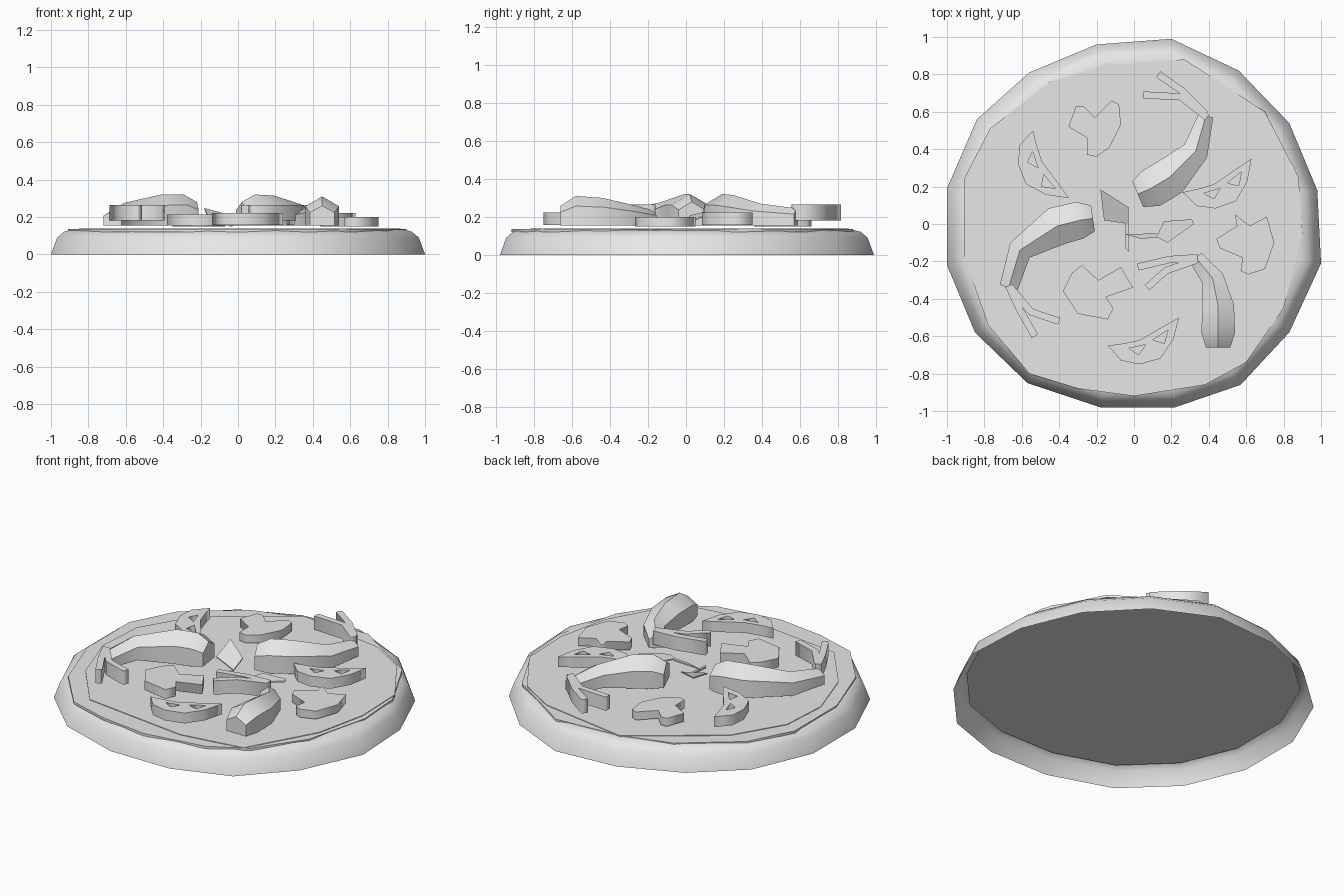
import bpy, bmesh, math
from mathutils import Vector

cube = bpy.data.objects.get("Cube")
if cube:
    bpy.data.objects.remove(cube)

GREY = (0.8, 0.8, 0.8, 1)
mat = bpy.data.materials.new("plain grey")
mat.use_nodes = True
mat.diffuse_color = GREY
mat.node_tree.nodes["Principled BSDF"].inputs["Base Color"].default_value = GREY


def select(ob):
    bpy.ops.object.select_all(action='DESELECT')
    ob.select_set(True)
    bpy.context.view_layer.objects.active = ob


def finish(name, bm, smooth=0, recalc=True):
    if recalc:
        bmesh.ops.recalc_face_normals(bm, faces=bm.faces)
    me = bpy.data.meshes.new(name)
    bm.to_mesh(me)
    bm.free()
    me.materials.append(mat)
    ob = bpy.data.objects.new(name, me)
    bpy.context.collection.objects.link(ob)
    if smooth:
        select(ob)
        bpy.ops.object.shade_smooth_by_angle(angle=math.radians(smooth))
    return ob


def slab(name, loops, z0, z1):
    """Flat-sided slab; loops after the first become holes."""
    cu = bpy.data.curves.new(name, 'CURVE')
    cu.dimensions = '2D'
    cu.fill_mode = 'BOTH'
    cu.extrude = (z1 - z0) / 2
    for pts in loops:
        sp = cu.splines.new('POLY')
        sp.points.add(len(pts) - 1)
        for p, (x, y) in zip(sp.points, pts):
            p.co = (x, y, 0, 1)
        sp.use_cyclic_u = True
    cu.materials.append(mat)
    ob = bpy.data.objects.new(name, cu)
    ob.location.z = (z0 + z1) / 2
    bpy.context.collection.objects.link(ob)
    select(ob)
    bpy.ops.object.convert(target='MESH')
    return ob


def bridge(bm, a, b):
    n = len(a)
    for i in range(n):
        bm.faces.new((a[i], a[(i + 1) % n], b[(i + 1) % n], b[i]))


# Crust: sixteen-sided shell with a rounded shoulder, open below
RIM = [(.2, .99), (-.2, .96), (-.56, .81), (-.84, .56), (-1, .19), (-1, -.22),
       (-.85, -.58), (-.57, -.85), (-.18, -.98), (.22, -.98), (.57, -.86),
       (.83, -.58), (1, -.21), (.98, .18), (.83, .54), (.56, .82)]
bm = bmesh.new()
rings = [[bm.verts.new((x * s, y * s, z)) for x, y in RIM]
         for s, z in ((1, 0), (.967, .09), (.93, .121), (.89, .132))]
for a, b in zip(rings, rings[1:]):
    bridge(bm, a, b)
bm.faces.new(rings[-1])
finish("crust", bm, 60, recalc=False)

# Recessed underside
bm = bmesh.new()
bm.faces.new([bm.verts.new((x * .927, y * .927, .105)) for x, y in reversed(RIM)])
finish("crust_underside", bm, recalc=False)

# Thin irregular layers on top
slab("sauce_layer", [[(.27, .88), (-.15, .85), (-.45, .76), (-.77, .51), (-.91, .24),
                      (-.91, -.17), (-.78, -.54), (-.56, -.8), (-.3, -.88), (0, -.92),
                      (.38, -.86), (.6, -.74), (.8, -.45), (.9, -.05), (.88, .25),
                      (.7, .6)]], .12, .135)
slab("cheese_layer", [[(-.15, .86), (.42, .76), (.65, .62), (.86, .3), (.87, -.03),
                       (.8, -.35), (.57, -.76), (.18, -.82), (-.5, -.73), (-.74, -.43),
                       (-.85, -.1), (-.83, .2), (-.65, .5)]], .12, .139)


# Shrimps: tapering five-sided bodies along a bent path, with two tail fins
SECTION = [(-.5, 0), (.5, 0), (.5, .66), (0, 1), (-.5, .66)]


def shrimp(name, path, fins):
    bm = bmesh.new()
    rings = []
    for i, (x, y, w, top) in enumerate(path):
        p, q = path[max(i - 1, 0)], path[min(i + 1, len(path) - 1)]
        t = Vector((q[0] - p[0], q[1] - p[1])).normalized()
        rings.append([bm.verts.new((x - t.y * w * u, y + t.x * w * u,
                                    .155 + (top - .155) * v)) for u, v in SECTION])
    for a, b in zip(rings, rings[1:]):
        bridge(bm, a, b)
    bm.faces.new(rings[0])
    bm.faces.new(rings[-1])
    finish(name + "_body", bm, 50)
    for i, line in enumerate(fins):
        # each fin is a bent strip with a constant thickness
        left, right = [], []
        for j, (x, y) in enumerate(line):
            a, b = line[max(j - 1, 0)], line[min(j + 1, len(line) - 1)]
            t = Vector((b[0] - a[0], b[1] - a[1])).normalized() * .019
            left.append((x - t.y, y + t.x))
            right.append((x + t.y, y - t.x))
        slab(f"{name}_tail_fin_{i + 1}", [left + right[::-1]], .18, .265)


shrimp("left_shrimp",
       [(-.22, .03, .14, .28), (-.29, .02, .2, .32), (-.41, -.01, .21, .32),
        (-.61, -.14, .13, .275), (-.67, -.34, .1, .235)],
       [[(-.67, -.33), (-.61, -.46), (-.53, -.6)],
        [(-.66, -.34), (-.55, -.47), (-.4, -.52)]])
shrimp("back_shrimp",
       [(.02, .16, .15, .28), (.09, .19, .21, .32), (.19, .25, .21, .315),
        (.33, .39, .14, .27), (.385, .58, .08, .245)],
       [[(.39, .57), (.25, .68), (.05, .69)],
        [(.38, .59), (.26, .71), (.13, .8)]])
shrimp("front_shrimp",
       [(.45, -.66, .13, .26), (.45, -.58, .18, .31), (.45, -.44, .17, .3),
        (.42, -.29, .12, .265), (.33, -.18, .08, .235)],
       [[(.34, -.18), (.19, -.19), (.02, -.23)],
        [(.34, -.19), (.17, -.25), (.07, -.34)]])

# Tomato slices: half-moon slabs with two triangular openings
MOON = [(0, 0), (.036, -.1), (.12, -.155), (.235, -.168), (.336, -.1), (.41, 0),
        (.32, -.012), (.17, -.035), (.08, -.02)]
SEEDS = [[(.1, -.055), (.19, -.07), (.135, -.105)],
         [(.235, -.06), (.33, -.04), (.285, -.1)]]
for name, x, y, turn in (("left_tomato", -.54, .5, -62), ("right_tomato", .26, .17, 26),
                         ("front_tomato", -.14, -.65, 21.5)):
    ob = slab(name, [MOON] + SEEDS, .158, .222)
    ob.location.x, ob.location.y = x, y
    ob.rotation_euler.z = math.radians(turn)

# Mushroom slices
slab("back_mushroom", [[(-.35, .52), (-.31, .63), (-.27, .63), (-.21, .57), (-.12, .66),
                        (-.08, .64), (-.07, .53), (-.13, .41), (-.2, .36), (-.25, .37),
                        (-.25, .46)]], .15, .2)
slab("right_mushroom", [[(.44, -.08), (.55, -.01), (.54, .05), (.62, -.01), (.71, .04),
                         (.75, -.1), (.7, -.24), (.61, -.27), (.57, -.25), (.58, -.18),
                         (.46, -.13)]], .15, .2)
slab("left_mushroom", [[(-.33, -.26), (-.28, -.22), (-.19, -.3), (-.07, -.23),
                        (-.005, -.34), (-.15, -.39), (-.11, -.45), (-.14, -.51),
                        (-.3, -.48), (-.38, -.36)]], .155, .212)


# Thin herb leaves in the middle
def leaf(name, pts):
    bm = bmesh.new()
    low = [bm.verts.new(p) for p in pts]
    high = [bm.verts.new((x, y, z + .008)) for x, y, z in pts]
    bridge(bm, low, high)
    bm.faces.new(low)
    bm.faces.new(high)
    finish(name, bm)


leaf("upright_leaf", [(-.18, .185, .24), (-.16, .02, .2), (-.03, 0, .16), (-.03, .09, .2)])
leaf("upright_leaf_stem", [(-.045, .02, .16), (-.03, .01, .16), (-.03, -.15, .15),
                           (-.045, -.13, .15)])
leaf("flat_leaf", [(.12, -.07, .18), (.18, -.1, .18), (.32, 0, .185), (.31, .025, .185),
                   (.16, .015, .185)])
leaf("flat_leaf_stem", [(-.05, -.055, .17), (.04, -.08, .17), (.13, -.07, .18),
                        (.12, -.05, .18)])
